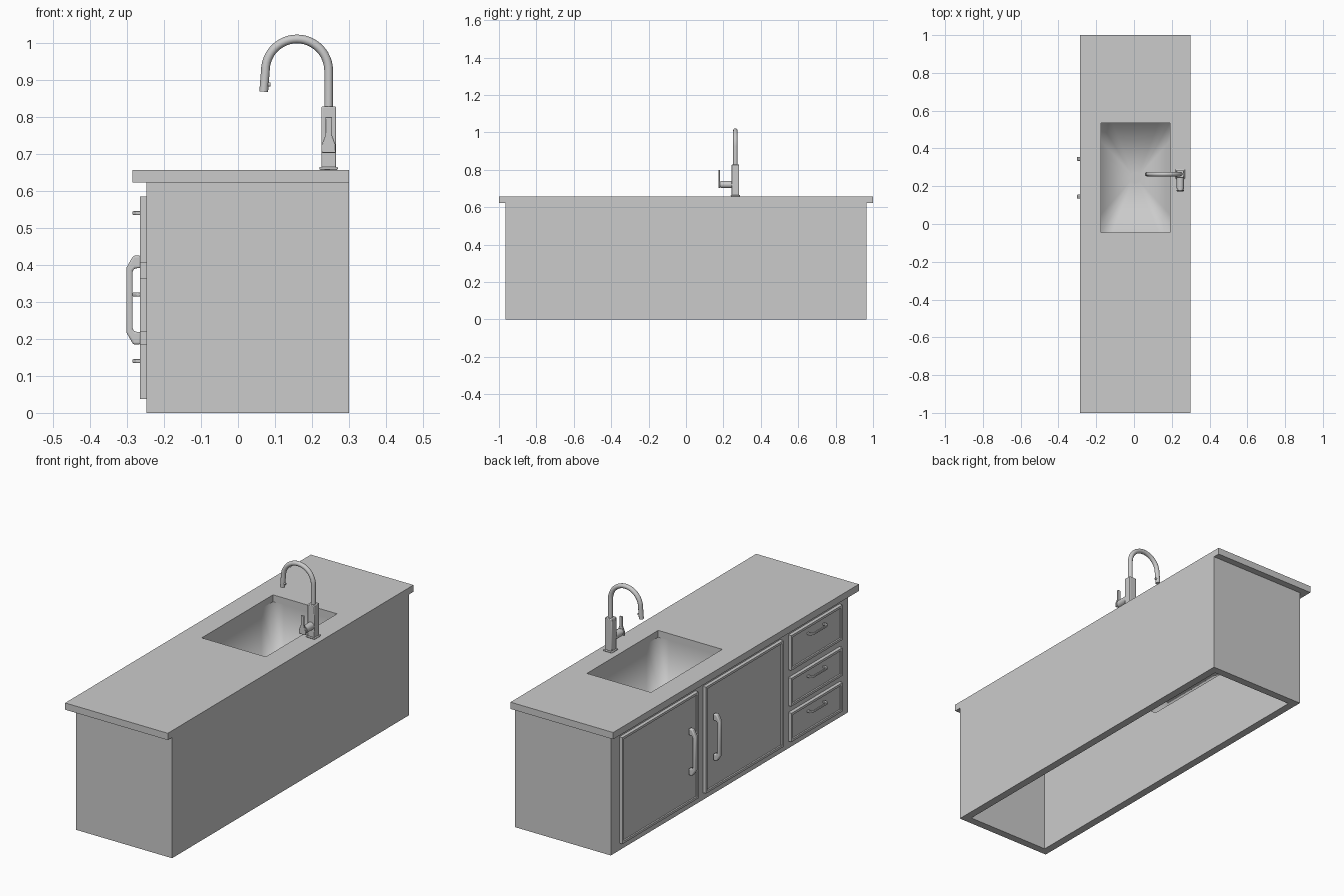
import bpy, bmesh
from math import pi, cos, sin, radians
from mathutils import Vector

if "Cube" in bpy.data.objects:
    bpy.data.objects.remove(bpy.data.objects["Cube"])


def finish(name, bm, bevel=0, segs=2, smooth=True, recalc=True):
    if recalc:
        bmesh.ops.recalc_face_normals(bm, faces=bm.faces)
    me = bpy.data.meshes.new(name)
    bm.to_mesh(me)
    bm.free()
    ob = bpy.data.objects.new(name, me)
    bpy.context.collection.objects.link(ob)
    if bevel:
        m = ob.modifiers.new("edge_bevel", "BEVEL")
        m.width, m.segments = bevel, segs
    if smooth:
        bpy.ops.object.select_all(action='DESELECT')
        ob.select_set(True)
        bpy.context.view_layer.objects.active = ob
        bpy.ops.object.shade_smooth_by_angle(angle=radians(35))
    return ob


def skin(bm, rings, closed=False):
    """Join successive rings of points with quads."""
    loops = [[bm.verts.new(p) for p in r] for r in rings]
    n = len(loops[0])
    pairs = list(zip(loops, loops[1:] + loops[:1])) if closed else list(zip(loops, loops[1:]))
    for a, b in pairs:
        for i in range(n):
            j = (i + 1) % n
            bm.faces.new((a[i], a[j], b[j], b[i]))
    return loops


def rect(a0, a1, b0, b1):
    return [(a0, b0), (a1, b0), (a1, b1), (a0, b1)]


def frame(name, outer, inner, h0, h1, to3d):
    """Rectangular ring between two heights."""
    bm = bmesh.new()
    rings = [[to3d(a, b, h) for a, b in r] for r, h in
             ((outer, h0), (outer, h1), (inner, h1), (inner, h0))]
    skin(bm, rings, closed=True)
    return finish(name, bm, smooth=False)


def prism(name, pts, h0, h1, to3d, bevel=0, segs=2):
    """Extrude an outline between two heights."""
    bm = bmesh.new()
    lo, hi = skin(bm, [[to3d(a, b, h) for a, b in pts] for h in (h0, h1)])
    bm.faces.new(lo[::-1])
    bm.faces.new(hi)
    return finish(name, bm, bevel, segs, smooth=bevel > 0)


def cylinder(name, p, q, r0, r1, n=24):
    bm = bmesh.new()
    p, q = Vector(p), Vector(q)
    bmesh.ops.create_cone(bm, cap_ends=True, segments=n, radius1=r0, radius2=r1, depth=(q - p).length)
    rot = (q - p).to_track_quat('Z', 'Y').to_matrix()
    for v in bm.verts:
        v.co = rot @ v.co + (p + q) / 2
    return finish(name, bm)


def up(a, b, h):       # outline in xy, height along z
    return (a, b, h)


def out(a, b, h):      # outline in yz, height along x
    return (h, a, b)


def side(a, b, h):     # outline in xz, height along y
    return (a, h, b)


# Cabinet shell (open underneath) and countertop with sink opening
frame("cabinet_body", rect(-.247, .30, -.965, .965), rect(-.207, .26, -.925, .925), 0, .622, up)
frame("countertop", rect(-.285, .30, -1, 1), rect(-.175, .19, -.045, .535), .622, .657, up)

# Sink basin: rectangular rings narrowing to a round drain
N, CX, CY, HX, HY = 32, .0075, .245, .1825, .29


def basin_ring(z):
    ring = []
    for i in range(N):
        c, s = cos(2 * pi * i / N), sin(2 * pi * i / N)
        m = max(abs(c), abs(s))
        ring.append((CX + HX * c / m, CY + HY * s / m, z))
    return ring


def drain_ring(z, r=.031):
    return [(CX + r * cos(2 * pi * i / N), CY + r * sin(2 * pi * i / N), z) for i in range(N)]


bm = bmesh.new()
skin(bm, [drain_ring(.357), basin_ring(.363), basin_ring(.622)])
for f in bm.faces:
    f.smooth = True
bmesh.ops.reverse_faces(bm, faces=bm.faces)
bm.normal_update()
if max(bm.faces, key=lambda f: abs(f.normal.z)).normal.z < 0:
    bmesh.ops.reverse_faces(bm, faces=bm.faces)
finish("sink_basin", bm, smooth=False, recalc=False)
cylinder("sink_drain", (CX, CY, .347), (CX, CY, .357), .031, .031, 32)


# Doors and drawer fronts: raised rim around a slightly sunken panel
def front(name, y0, y1, z0, z1, rim=.012):
    inner = rect(y0 + rim, y1 - rim, z0 + rim, z1 - rim)
    frame(name + "_rim", rect(y0, y1, z0, z1), inner, -.265, -.247, out)
    prism(name + "_panel", inner, -.257, -.247, out)


# Door handles: chamfered grips in the xz plane
def door_handle(name, y):
    pts = [(-.263, .425), (-.283, .425), (-.302, .392), (-.302, .218), (-.283, .185), (-.263, .185),
           (-.263, .219), (-.278, .219), (-.285, .226), (-.285, .384), (-.278, .391), (-.263, .391)]
    prism(name, pts, y - .011, y + .011, side, .005, 3)


# Drawer pulls: small flat grips in the xy plane
def drawer_pull(name, y, z):
    half = [(-.255, .07), (-.275, .07), (-.285, .056)]
    inner = [(-.277, .05), (-.270, .058), (-.255, .058)]
    pts = [(x, y + d) for x, d in half] + [(x, y - d) for x, d in half[::-1]]
    pts += [(x, y - d) for x, d in inner[::-1]] + [(x, y + d) for x, d in inner]
    prism(name, pts, z - .005, z + .005, up, .002, 2)


for nm, y0, y1, hy in (("left", .275, .895, .345), ("right", -.415, .215, .145)):
    front(nm + "_door", y0, y1, .037, .585)
    door_handle(nm + "_door_handle", hy)
for nm, z0, z1, hz in (("top", .405, .585, .54), ("middle", .22, .365, .32), ("bottom", .037, .185, .14)):
    front(nm + "_drawer", -.897, -.48, z0, z1)
    drawer_pull(nm + "_drawer_pull", -.688, hz)

# Faucet base and square body
FX, FY = .245, .264
for nm, w, z0, z1 in (("faucet_base", .025, .657, .665), ("faucet_body", .02, .663, .828)):
    prism(nm, rect(FX - w, FX + w, FY - w, FY + w), z0, z1, up, .003, 2)

# Gooseneck spout swept along an arch
R, ZC = .0855, .925
path = [(FX, .82)] + [(FX - R + R * cos(pi * i / 24), ZC + R * sin(pi * i / 24)) for i in range(25)] + [(.0695, .868)]
cu = bpy.data.curves.new("faucet_spout", 'CURVE')
cu.dimensions = '3D'
cu.bevel_depth, cu.bevel_resolution, cu.use_fill_caps = .0118, 4, True
sp = cu.splines.new('POLY')
sp.points.add(len(path) - 1)
for pt, (x, z) in zip(sp.points, path):
    pt.co = (x, FY, z, 1)
spout = bpy.data.objects.new("faucet_spout", cu)
bpy.context.collection.objects.link(spout)
bpy.ops.object.select_all(action='DESELECT')
spout.select_set(True)
bpy.context.view_layer.objects.active = spout
bpy.ops.object.convert(target='MESH')
bpy.ops.object.shade_smooth_by_angle(angle=radians(35))
cylinder("spray_button", (.078, FY, .888), (.088, FY, .887), .007, .005, 12)

# Side valve and flared lever
cylinder("valve_stem", (FX, .188, .721), (FX, .25, .721), .019, .019)
lever = [(.226, .703), (.264, .703), (.264, .724), (.254, .75), (.254, .80), (.236, .80), (.236, .75), (.226, .724)]
prism("faucet_lever", lever, .173, .181, side, .002, 2)
cylinder("lever_hub", (FX, .176, .721), (FX, .19, .721), .016, .016)
